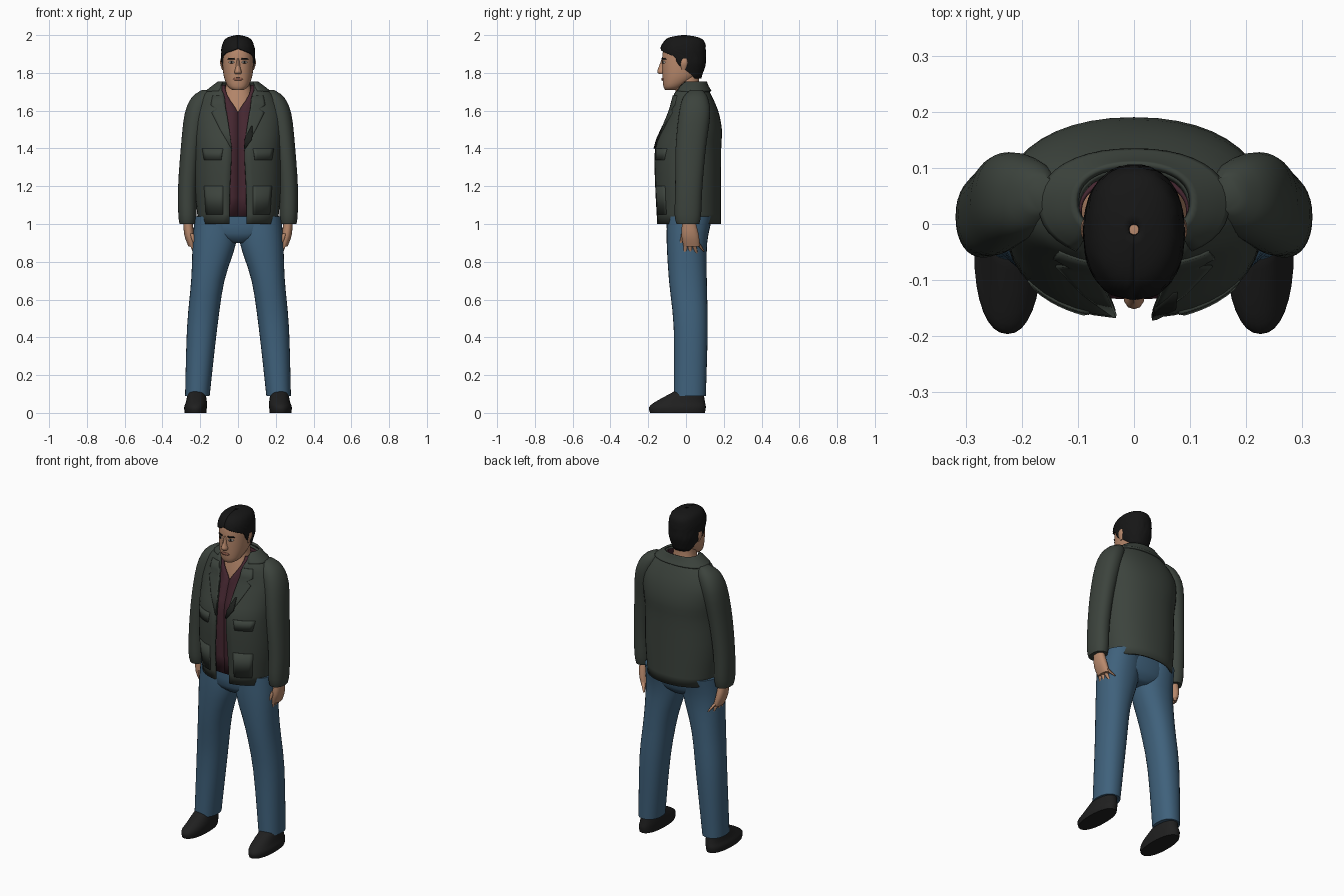
import bpy, math, random
from math import sin, cos, pi, radians

random.seed(4)
if "Cube" in bpy.data.objects:
    bpy.data.objects.remove(bpy.data.objects["Cube"], do_unlink=True)

BOX = .9  # roundness of every cross-section; 1 is a plain ellipse
SIDES = (("left", 1), ("right", -1))


def material(name, red, green, blue):
    mat = bpy.data.materials.new(name)
    mat.use_nodes = True
    mat.diffuse_color = (red, green, blue, 1)
    shader = mat.node_tree.nodes["Principled BSDF"]
    shader.inputs["Base Color"].default_value = (red, green, blue, 1)
    shader.inputs["Roughness"].default_value = .8
    return mat


JACKET = material("jacket green", .045, .056, .046)
LINING = material("lining dark", .012, .014, .012)
SHIRT = material("shirt burgundy", .06, .02, .03)
DENIM = material("denim blue", .05, .12, .2)
SKIN = material("skin", .48, .25, .15)
LIPS = material("lips", .3, .12, .08)
HAIR = material("hair black", .008, .008, .008)
LEATHER = material("shoe leather", .014, .014, .014)
WHITE = material("eye white", .5, .45, .4)


def ring(z, wide, deep, x=0, y=0, opening=0):
    """Cross-section at height z with half width, half depth and centre."""
    return (z, wide, deep, x, y, opening)


def smooth(keys, steps=3):
    """Fill in rings between the key rings along a smooth spline."""
    rings = []
    last = len(keys) - 1
    for i in range(last):
        before, after = keys[max(i - 1, 0)], keys[min(i + 2, last)]
        for step in range(steps):
            t = step / steps
            rings.append([
                b + t * ((c - a) + t * (2 * a - 5 * b + 4 * c - d + t * (3 * (b - c) + d - a))) / 2
                for a, b, c, d in zip(before, keys[i], keys[i + 1], after)])
    return rings + [list(keys[last])]


def make(name, verts, faces, mat, thickness=0):
    mesh = bpy.data.meshes.new(name)
    mesh.from_pydata(verts, [], faces)
    mesh.materials.append(mat)
    obj = bpy.data.objects.new(name, mesh)
    bpy.context.collection.objects.link(obj)
    if thickness:
        solid = obj.modifiers.new("thickness", "SOLIDIFY")
        solid.thickness = thickness
        solid.offset = -1
    bpy.ops.object.select_all(action="DESELECT")
    obj.select_set(True)
    bpy.context.view_layer.objects.active = obj
    bpy.ops.object.shade_smooth_by_angle(angle=radians(50))


def loft(name, rings, mat, side=1, segments=32, thickness=0, jitter=0):
    """Skin the rings from low to high. With a thickness the result is a
    shell, slit at the front by each ring's opening angle."""
    shell = thickness > 0
    columns = segments + 1 if shell else segments
    verts, faces = [], []
    for z, wide, deep, x, y, opening in rings:
        start = radians(max(opening, 0))
        for i in range(columns):
            angle = start + 2 * (pi - start) * i / segments
            across, along = sin(angle), -cos(angle)
            wobble = 1 + random.uniform(-jitter, jitter)
            verts.append((side * x + wide * wobble * math.copysign(abs(across) ** BOX, across),
                          y + deep * wobble * math.copysign(abs(along) ** BOX, along), z))
    for r in range(len(rings) - 1):
        low, high = r * columns, (r + 1) * columns
        for i in range(segments):
            j = (i + 1) % columns
            faces.append((low + i, low + j, high + j, high + i))
    if not shell:
        faces.append(tuple(reversed(range(columns))))
        faces.append(tuple(range(len(verts) - columns, len(verts))))
    make(name, verts, faces, mat, thickness)


def front_y(rings, x, z):
    """Front surface of a centred lofted body at (x, z)."""
    for low, high in zip(rings, rings[1:]):
        if low[0] <= z <= high[0]:
            t = (z - low[0]) / (high[0] - low[0])
            wide, deep, y = [low[k] + (high[k] - low[k]) * t for k in (1, 2, 4)]
            across = min(1, abs(x) / wide) ** (1 / BOX)
            return y - deep * (1 - across * across) ** (BOX / 2)


def plate(name, body, rows, mat, side=1, lift=.005, columns=6):
    """Thin patch hugging the front of a body; rows are (z, inner x, outer x)."""
    verts, faces = [], []
    for z, inner, outer in rows:
        start, end = sorted((side * inner, side * outer))
        for i in range(columns + 1):
            x = start + (end - start) * i / columns
            verts.append((x, front_y(body, x, z) - lift, z))
    row = columns + 1
    for r in range(len(rows) - 1):
        for k in range(r * row, r * row + columns):
            faces.append((k, k + 1, k + row + 1, k + row))
    make(name, verts, faces, mat, .008)


# Jeans
loft("jeans_hips", smooth([
    ring(.9, wide=.06, deep=.07, y=.01),
    ring(.95, wide=.21, deep=.11, y=.01),
    ring(1.08, wide=.21, deep=.12, y=.02)]), DENIM)
LEG = smooth([
    ring(.09, wide=.065, deep=.085, x=.215, y=.02),
    ring(.45, wide=.08, deep=.09, x=.19, y=.025),
    ring(.7, wide=.088, deep=.1, x=.16, y=.01),
    ring(.9, wide=.115, deep=.107, x=.125, y=.005),
    ring(1.04, wide=.11, deep=.12, x=.12, y=.02)])

# Shoes
SHOE = smooth([
    ring(0, wide=.057, deep=.145, x=.225, y=-.045),
    ring(.03, wide=.06, deep=.15, x=.225, y=-.045),
    ring(.06, wide=.055, deep=.13, x=.22, y=-.03),
    ring(.12, wide=.045, deep=.07, x=.22, y=.02)])

# Sleeves
SLEEVE = smooth([
    ring(1, wide=.042, deep=.06, x=.267, y=.01),
    ring(1.05, wide=.048, deep=.07, x=.268, y=.01),
    ring(1.2, wide=.05, deep=.072, x=.267, y=.015),
    ring(1.4, wide=.053, deep=.08, x=.25, y=.025),
    ring(1.58, wide=.06, deep=.083, x=.223, y=.045),
    ring(1.67, wide=.055, deep=.065, x=.19, y=.05),
    ring(1.71, wide=.025, deep=.03, x=.165, y=.055)])

# Hands: a palm, four fanned fingers and a thumb
PALM = smooth([
    ring(.88, wide=.02, deep=.043, x=.242, y=.03),
    ring(.94, wide=.026, deep=.046, x=.258, y=.022),
    ring(1.02, wide=.024, deep=.034, x=.266, y=.014)])
DIGITS = [(.02 * i, .9, .035 * i - .01, .8 + .006 * i * i) for i in range(4)]
DIGITS.append((-.012, .95, -.034, .865))


def digit(base_y, base_z, tip_y, tip_z):
    rings = []
    for t in (1, .9, .5, 0):
        radius = .012 * math.sqrt(1.1 - t)
        rings.append(ring(base_z + (tip_z - base_z) * t, wide=radius, deep=radius,
                          x=.246 - .03 * t, y=base_y + (tip_y - base_y) * t))
    return rings


for label, side in SIDES:
    loft(label + "_jeans_leg", LEG, DENIM, side)
    loft(label + "_shoe", SHOE, LEATHER, side)
    loft(label + "_sleeve", SLEEVE, JACKET, side)
    loft(label + "_palm", PALM, SKIN, side)
    for finger, shape in zip(("index", "middle", "ring", "little", "thumb"), DIGITS):
        loft(label + "_" + finger + "_finger", digit(*shape), SKIN, side, segments=10)

# Jacket, open down the front, with a folded collar
BODY = smooth([
    ring(1, wide=.21, deep=.17, y=.015, opening=11),
    ring(1.2, wide=.23, deep=.175, y=.01, opening=9),
    ring(1.39, wide=.23, deep=.176, y=.01, opening=7),
    ring(1.5, wide=.235, deep=.16, y=.03, opening=10),
    ring(1.6, wide=.23, deep=.13, y=.04, opening=14),
    ring(1.69, wide=.18, deep=.1, y=.03, opening=23),
    ring(1.74, wide=.1, deep=.07, y=.03, opening=52)])
loft("jacket_body", BODY, JACKET, segments=40, thickness=.012)
loft("jacket_collar", smooth([
    ring(1.705, wide=.17, deep=.1, y=.035, opening=35),
    ring(1.73, wide=.14, deep=.085, y=.035, opening=39),
    ring(1.755, wide=.105, deep=.07, y=.04, opening=52)]), JACKET, thickness=.012)

# Lapels and pockets
for label, side in SIDES:
    plate(label + "_lapel", BODY, [
        (1.4, .032, .036), (1.5, .046, .095), (1.59, .06, .14),
        (1.61, .065, .115), (1.63, .07, .145), (1.68, .08, .135)], JACKET, side)
    plate(label + "_chest_pocket_flap", BODY, [(1.34, .09, .18), (1.4, .08, .19)], JACKET, side)
    plate(label + "_hip_pocket", BODY, [(1.05, .08, .17), (1.2, .08, .18)], JACKET, side)
plate("lapel_fold", BODY, [(1.4, .032, .04), (1.45, .036, .075), (1.52, .07, .078)],
      LINING, lift=.009)

# Shirt with a V neck
loft("shirt", smooth([
    ring(1.04, wide=.19, deep=.14, y=.01),
    ring(1.4, wide=.2, deep=.145, y=.01),
    ring(1.5, wide=.2, deep=.13, y=.015),
    ring(1.59, wide=.18, deep=.105, y=.02),
    ring(1.66, wide=.15, deep=.085, y=.015, opening=15),
    ring(1.735, wide=.098, deep=.065, y=.02, opening=43)]), SHIRT, thickness=.006)

# Neck and upper chest
loft("neck", smooth([
    ring(1.5, wide=.1, deep=.09, y=.01),
    ring(1.59, wide=.1, deep=.085, y=.01),
    ring(1.68, wide=.08, deep=.07, y=.01),
    ring(1.74, wide=.062, deep=.06, y=.01),
    ring(1.82, wide=.06, deep=.06, y=.01)]), SKIN)

# Head
HEAD = smooth([
    ring(1.71, wide=.03, deep=.03, y=-.08),
    ring(1.73, wide=.055, deep=.055, y=-.065),
    ring(1.79, wide=.077, deep=.098, y=-.027),
    ring(1.88, wide=.083, deep=.112, y=-.014),
    ring(1.94, wide=.078, deep=.103, y=-.01),
    ring(1.985, wide=.035, deep=.05, y=-.01)])
loft("head", HEAD, SKIN)
loft("nose", smooth([
    ring(1.793, wide=.016, deep=.02, y=-.12),
    ring(1.805, wide=.02, deep=.03, y=-.122),
    ring(1.83, wide=.013, deep=.03, y=-.115),
    ring(1.875, wide=.009, deep=.02, y=-.108)]), SKIN, segments=12)

# Face details
plate("mouth", HEAD, [(1.76, -.016, .016), (1.767, -.028, .028), (1.774, -.016, .016)], LIPS)
EAR = smooth([
    ring(1.815, wide=.004, deep=.009, x=.08, y=-.013),
    ring(1.85, wide=.009, deep=.02, x=.086, y=-.01),
    ring(1.875, wide=.006, deep=.014, x=.086, y=-.008)])
for label, side in SIDES:
    plate(label + "_eye", HEAD, [(1.85, .028, .042), (1.856, .02, .05), (1.863, .027, .043)],
          WHITE, side, lift=.002)
    plate(label + "_iris", HEAD, [(1.851, .03, .04), (1.863, .03, .04)], HAIR, side, lift=.003)
    plate(label + "_eyebrow", HEAD, [(1.872, .018, .056), (1.879, .02, .05)], HAIR, side)
    loft(label + "_ear", EAR, SKIN, side, segments=12)

# Short hair, open around the face
loft("hair", smooth([
    ring(1.77, wide=.065, deep=.08, opening=122),
    ring(1.84, wide=.087, deep=.112, y=-.01, opening=78),
    ring(1.89, wide=.09, deep=.12, y=-.015, opening=66),
    ring(1.93, wide=.088, deep=.12, y=-.015),
    ring(1.97, wide=.075, deep=.105, y=-.01),
    ring(1.99, wide=.05, deep=.07, y=-.01),
    ring(2, wide=.01, deep=.01, y=-.01)]), HAIR, segments=44, thickness=.01, jitter=.015)
